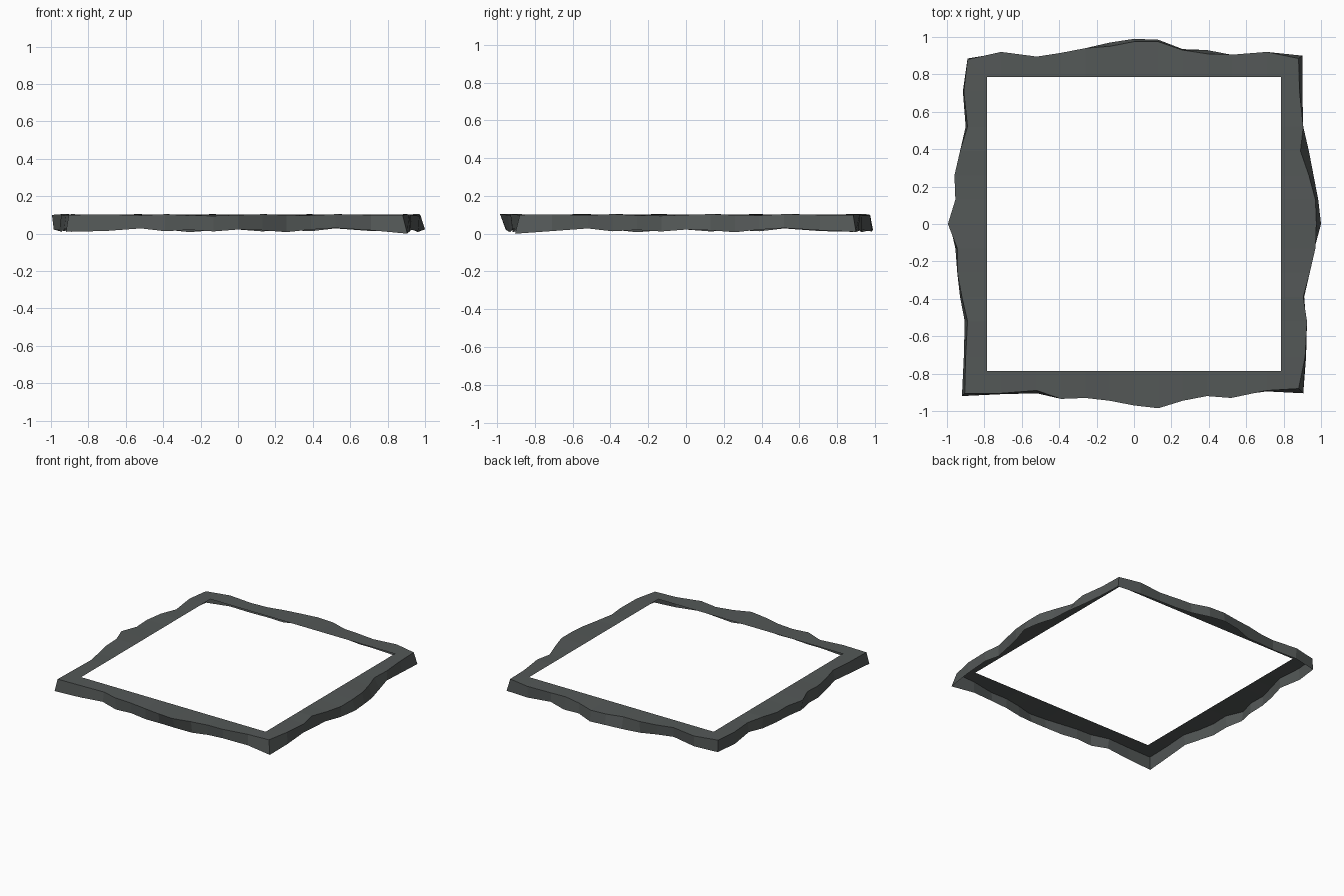
import bpy, bmesh

# Stations along each side, and the inner opening
T = [-0.89, -0.71, -0.52, -0.39, -0.26, -0.13, 0, 0.13, 0.26, 0.39, 0.52, 0.71]
INNER, TOP = 0.787, 0.102

# Outward distance of the rough edge per side: front, right, back, left
UPPER = [
    [.905, .905, .89, .935, .93, .945, .97, .985, .945, .92, .93, .89, .88],
    [.88, .915, .925, .905, .94, .97, .975, .97, .935, .89, .905, .885, .88],
    [.885, .92, .905, .91, .93, .975, .975, .95, .94, .915, .895, .92, .88],
    [.89, .91, .89, .93, .96, .955, .995, .945, .945, .92, .89, .90, .905],
]
LOWER = [
    [.92, .91, .905, .93, .93, .94, .955, .95, .93, .92, .92, .895, .905],
    [.905, .92, .92, .91, .93, .965, 1.0, .985, .96, .935, .905, .90, .90],
    [.90, .915, .905, .93, .935, .985, .99, .97, .93, .91, .89, .915, .885],
    [.89, .915, .90, .925, .955, .95, .985, .955, .945, .93, .905, .91, .92],
]
# Small height changes of the two edges along a side
Z_UP = [.100, .103, .098, .104, .097, .095, .100, .104, .099, .097, .104, .100]
Z_LOW = [.010, .014, .028, .013, .020, .012, .022, .018, .008, .022, .030, .018]


def turn(x, y, i):
    """Rotate a front-side point to side i."""
    for _ in range(i):
        x, y = -y, x
    return x, y


def edge_loop(bm, table, heights):
    verts = []
    for i in range(4):
        for k, t in enumerate(T):
            along = -table[i - 1][12] if k == 0 else t
            z = heights[k]
            if heights is Z_LOW and k == 0 and i == 1:
                z = 0.0
            verts.append(bm.verts.new((*turn(along, -table[i][k], i), z)))
    return verts


# Rough-edged frame: flat top ring and an open-bottomed outer skirt
bm = bmesh.new()
upper = edge_loop(bm, UPPER, Z_UP)
lower = edge_loop(bm, LOWER, Z_LOW)
inner = [bm.verts.new((*turn(max(t, -INNER), -INNER, i), TOP))
         for i in range(4) for t in T]
n = len(upper)
for a in range(n):
    b = (a + 1) % n
    bm.faces.new((upper[a], upper[b], inner[b], inner[a]))
    bm.faces.new((lower[a], lower[b], upper[b], upper[a]))

mesh = bpy.data.meshes.new("stone_border")
bm.to_mesh(mesh)
bm.free()
border = bpy.data.objects.new("stone_border", mesh)
bpy.context.collection.objects.link(border)

stone = bpy.data.materials.new("dark grey stone")
stone.diffuse_color = (0.088, 0.098, 0.096, 1)
mesh.materials.append(stone)
